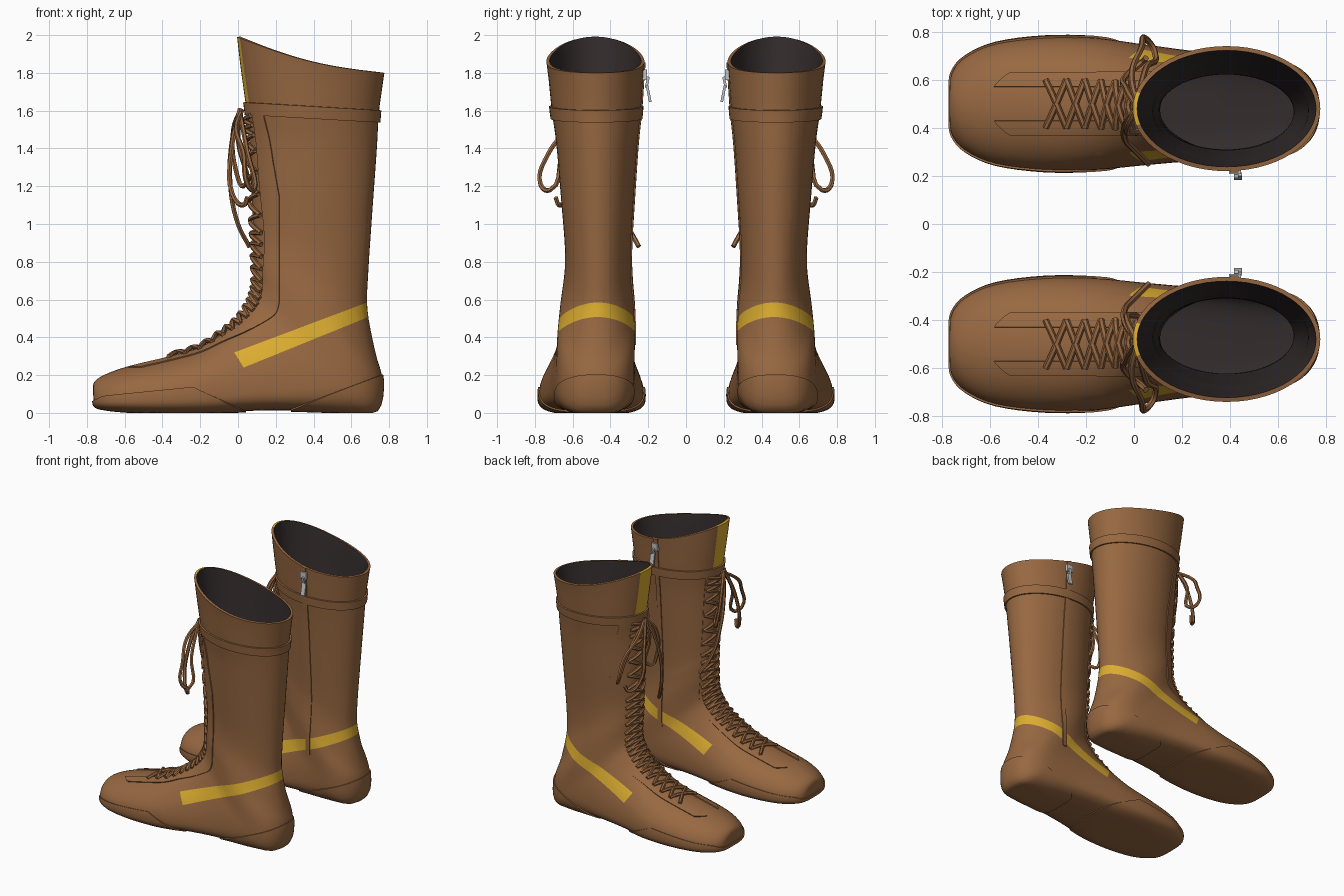
import bpy, bmesh
from math import sin, cos, pi, asin, radians
from mathutils import Vector, Matrix

old = bpy.data.objects.get("Cube")
if old:
    bpy.data.objects.remove(old)


def material(name, r, g, b):
    m = bpy.data.materials.new(name)
    m.use_nodes = True
    m.diffuse_color = (r, g, b, 1)
    bsdf = m.node_tree.nodes["Principled BSDF"]
    bsdf.inputs["Base Color"].default_value = (r, g, b, 1)
    bsdf.inputs["Roughness"].default_value = 0.7
    return m


BROWN = material("brown leather", .31, .138, .053)
YELLOW = material("yellow trim", .72, .42, .03)
LINING = material("dark lining", .034, .025, .026)
METAL = material("grey metal", .55, .55, .55)

# Sections from toe to rim: front x, z / back x, z / half width
SECTIONS = [
    (-.768, .12, -.765, .07, .06), (-.76, .165, -.755, .035, .13),
    (-.70, .205, -.70, .02, .195), (-.57, .25, -.58, .008, .25),
    (-.36, .30, -.38, 0, .277), (-.20, .35, -.15, 0, .275),
    (-.08, .43, .10, .012, .25), (0, .50, .35, .012, .228),
    (.055, .58, .60, 0, .215), (.08, .64, .735, .015, .208),
    (.09, .70, .765, .17, .205), (.088, .80, .725, .33, .195),
    (.085, .90, .685, .55, .178), (.08, 1.0, .69, .75, .175),
    (.07, 1.2, .71, 1.05, .192), (.06, 1.45, .735, 1.40, .215),
    (.045, 1.6, .745, 1.58, .235), (.015, 1.82, .762, 1.71, .25),
    (-.005, 1.99, .775, 1.80, .26)]
LAST = len(SECTIONS) - 1


def ramp(u, a, b, lo, hi):
    k = min(1, max(0, (u - a) / (b - a)))
    return lo + (hi - lo) * k


def section(u):
    """Catmull-Rom blend of the section table."""
    i = min(int(u), LAST - 1)
    f = u - i
    p = [SECTIONS[min(max(i + k, 0), LAST)] for k in (-1, 0, 1, 2)]
    return [b + .5 * f * (c - a + f * (2*a - 5*b + 4*c - d + f * (3*(b - c) + d - a)))
            for a, b, c, d in zip(*p)]


def centre_y(u):
    return ramp(u, 5, 12, .5, .466) + ramp(u, 13, LAST, 0, .014)


def surface(u, t):
    """Point on the boot skin; t = 0 is the front line, pi the back or sole."""
    fx, fz, bx, bz, w = section(u)
    m, n = ramp(u, 6, 12, .7, .5), ramp(u, 7, 11, 3.4, 2)
    c, s = cos(t), sin(t)
    e = 2 / n if c < 0 else 1
    along = m - m * c if c >= 0 else m + (1 - m) * abs(c) ** e
    side = w * abs(s) ** e * (1 if s >= 0 else -1)
    sag = .035 * sin(pi * along) * ramp(u, LAST - 1, LAST, 0, 1)
    return Vector((fx + (bx - fx) * along, centre_y(u) + side,
                   max(0, fz + (bz - fz) * along) - sag))


def skin():
    """Lofted boot skin, open at the rim."""
    bm = bmesh.new()
    steps, seg = LAST * 4, 56
    rings = [[bm.verts.new(surface(LAST * i / steps, 2 * pi * j / seg))
              for j in range(seg)] for i in range(steps + 1)]
    for a, b in zip(rings, rings[1:]):
        for j in range(seg):
            k = (j + 1) % seg
            bm.faces.new((a[j], a[k], b[k], b[j]))
    bm.faces.new(rings[0])
    bmesh.ops.recalc_face_normals(bm, faces=bm.faces)
    return bm


def cut(bm, co, no, clear=False):
    bmesh.ops.bisect_plane(bm, geom=bm.verts[:] + bm.edges[:] + bm.faces[:],
                           plane_co=co, plane_no=no, clear_outer=clear)


def finish(ob):
    """Mirror to the other boot, bake the modifiers and smooth."""
    mod = ob.modifiers.new("pair", 'MIRROR')
    mod.use_axis = (False, True, False)
    mod.use_mirror_merge = False
    bpy.ops.object.select_all(action='DESELECT')
    ob.select_set(True)
    bpy.context.view_layer.objects.active = ob
    bpy.ops.object.convert(target='MESH')
    bpy.ops.object.shade_smooth_by_angle(angle=radians(42))


def add(name, data, mats):
    ob = bpy.data.objects.new(name, data)
    for m in mats:
        data.materials.append(m)
    bpy.context.scene.collection.objects.link(ob)
    return ob


def from_bmesh(name, bm, mats, thickness=0):
    me = bpy.data.meshes.new(name)
    bm.to_mesh(me)
    bm.free()
    ob = add(name, me, mats)
    if thickness:
        mod = ob.modifiers.new("thickness", 'SOLIDIFY')
        mod.thickness, mod.offset = thickness, -1
        mod.material_offset = 1 if len(mats) > 1 else 0
    finish(ob)


def overlay(name, planes, lift):
    """Raised leather piece trimmed out of the skin by planes."""
    bm = skin()
    for co, no in planes:
        cut(bm, co, no, True)
    bm.normal_update()
    for v, n in [(v, v.normal.copy()) for v in bm.verts]:
        v.co += n * lift
        v.co.z = max(v.co.z, 0)
    from_bmesh(name, bm, [BROWN], lift + .004)


def tube(name, points, radius):
    cu = bpy.data.curves.new(name, 'CURVE')
    cu.dimensions, cu.bevel_depth = '3D', radius
    cu.bevel_resolution, cu.resolution_u, cu.use_fill_caps = 1, 5, True
    for path in points:
        sp = cu.splines.new('BEZIER')
        sp.bezier_points.add(len(path) - 1)
        for bp, p in zip(sp.bezier_points, path):
            bp.co = p
            bp.handle_left_type = bp.handle_right_type = 'AUTO'
    finish(add(name, cu, [BROWN]))


# Boot body with the yellow ankle band, tongue strip and dark lining
band = [((.03, 0, .24), (.405, 0, -1)), ((-.02, 0, .32), (-.376, 0, 1)),
        ((-.02, 0, .32), (-.85, 0, -.53))]
tongue = [((0, .41, 0), (0, -1, 0)), ((0, .55, 0), (0, 1, 0)),
          ((.2, 0, 0), (1, 0, 0)), ((0, 0, 1.63), (0, 0, -1))]
body = skin()
for co, no in band + tongue:
    cut(body, co, no)
for f in body.faces:
    c = f.calc_center_median()
    if any(all((c - Vector(co)).dot(Vector(no)) < 0 for co, no in group)
           for group in (band, tongue)):
        f.material_index = 2
from_bmesh("boot_body", body, [BROWN, LINING, YELLOW, LINING], .018)

# Raised leather pieces
overlay("collar_strap", [((.04, 0, 1.645), (.06, 0, 1)),
                         ((.04, 0, 1.58), (-.06, 0, -1))], .012)
overlay("heel_counter", [((.28, 0, .02), (-.38, 0, 1)),
                         ((.28, 0, 0), (-1, 0, 0))], .008)
overlay("forefoot_rand", [((.02, 0, .02), (.45, 0, 1)), ((-.2, 0, .14), (-.1, 0, 1)),
                          ((-.77, 0, .06), (-.5, 0, 1))], .008)
for name, y in (("inner_facing", .37), ("outer_facing", .57)):
    overlay(name, [((0, y, 0), (0, -1, 0)), ((0, y + .06, 0), (0, 1, 0)),
                   ((.22, 0, 0), (1, 0, 0)), ((0, 0, .24), (0, 0, -1)),
                   ((0, 0, 1.6), (0, 0, 1))], .007)
overlay("zipper_strip", [((.40, 0, 0), (-1, 0, 0)), ((.435, 0, 0), (1, 0, 0)),
                         ((0, .42, 0), (0, 1, 0)), ((0, 0, .36), (0, 0, -1))], .007)


# Crossed laces up the front
def lace_point(u, d):
    w = section(u)[4]
    p = surface(u, asin(d / w))
    out = Vector((-.5, 0, .85)).lerp(Vector((-1, 0, .1)), ramp(u, 5, 10, 0, 1))
    return p + out * .014


laces = []
u = 4.0
while u < 15.6:
    step = ramp(u, 12, 15, .62, .36) if u > 8 else .5
    for s in (-1, 1):
        laces.append([lace_point(u + step * (d + .1) / .2, s * d)
                      for d in (-.1, -.05, 0, .05, .1)])
    u += step
tube("crossed_laces", laces, .013)

# Bow with hanging loops and loose ends
tube("lace_bow", [
    [(.02, .48, 1.6), (-.01, .62, 1.5), (.03, .73, 1.37), (.05, .77, 1.21),
     (.085, .72, 1.18), (.05, .65, 1.38), (.01, .5, 1.59)],
    [(.01, .49, 1.61), (-.03, .56, 1.42), (-.03, .62, 1.16), (.03, .67, 1.1), (.05, .69, 1.14)],
    [(.01, .48, 1.6), (-.03, .43, 1.45), (-.04, .36, 1.2), (0, .31, 1.0), (.06, .25, .88)],
    [(.01, .48, 1.6), (-.025, .41, 1.5), (-.01, .38, 1.28), (.03, .4, 1.2), (0, .45, 1.45),
     (.01, .49, 1.6)]], .013)

# Zip slider, link and pull tab
pull = bmesh.new()
for pos, size, tilt in (((.42, .222, 1.79), (.05, .03, .055), 0),
                        ((.425, .205, 1.75), (.018, .014, .06), .2),
                        ((.432, .198, 1.69), (.034, .014, .09), -.2)):
    bmesh.ops.create_cube(pull, size=1, matrix=Matrix.Translation(pos)
                          @ Matrix.Rotation(tilt, 4, 'X') @ Matrix.Diagonal((*size, 1)))
from_bmesh("zip_pull", pull, [METAL])
